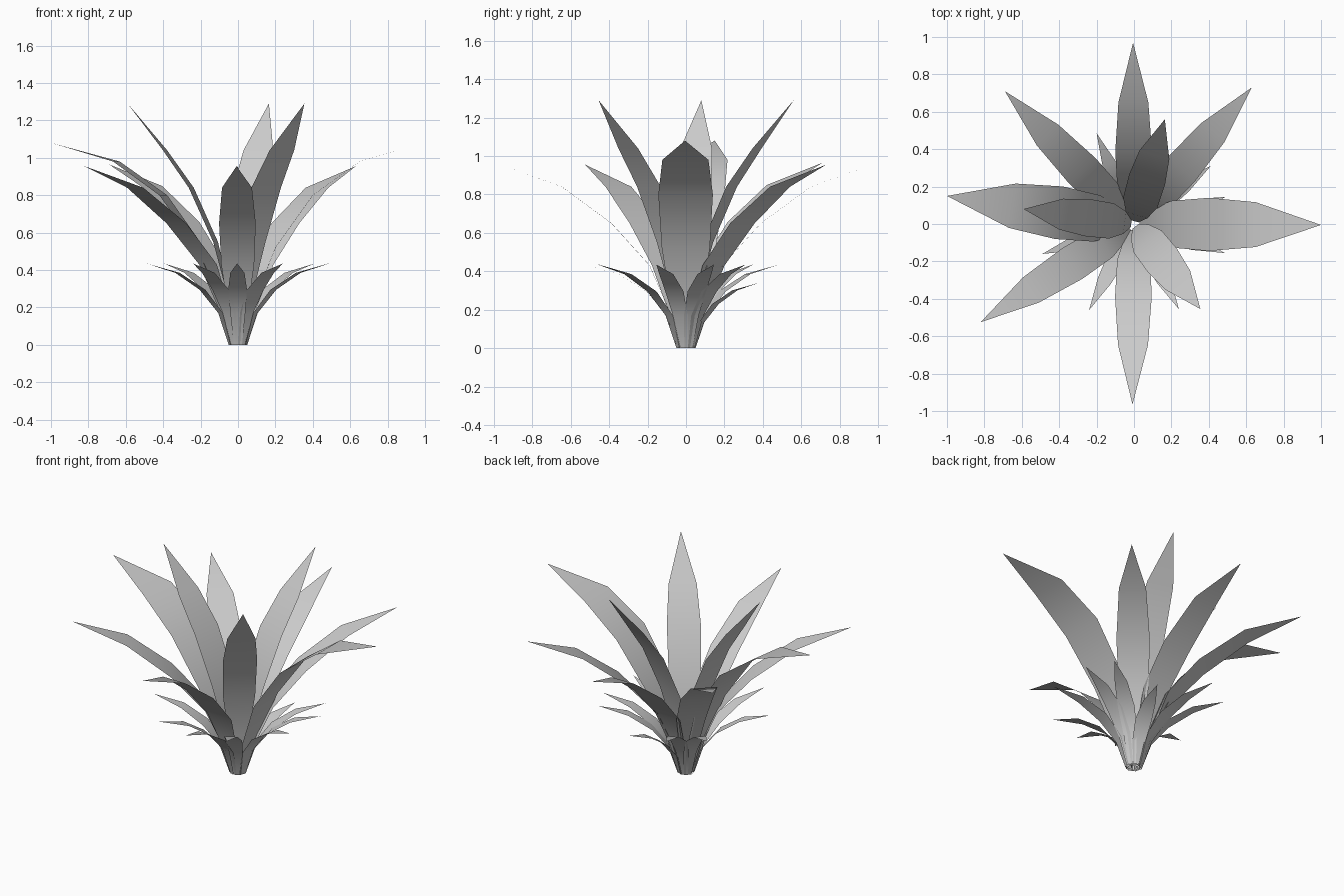
import bpy, math

if "Cube" in bpy.data.objects:
    bpy.data.objects.remove(bpy.data.objects["Cube"])

# Leaf profiles: (distance out, height, half width) from base to shoulder, last = tip
SMALL = [(.045, 0, .022), (.10, .17, .04), (.205, .295, .05), (.35, .385, .038), (.53, .435, 0)]
BROAD = [(.032, 0, .025), (.09, .20, .055), (.19, .43, .088), (.39, .65, .098),
         (.65, .84, .08), (.97, .955, 0)]
WIDE = [(.03, 0, .03), (.09, .24, .08), (.20, .52, .125), (.40, .80, .142),
        (.65, .98, .12), (1.0, 1.08, 0)]
UPRIGHT = [(.015, 0, .02), (.05, .27, .06), (.12, .55, .095), (.25, .84, .10),
           (.39, 1.04, .083), (.59, 1.29, 0)]


def leaf(name, profile, tip_x, tip_y, tip_z):
    """Strip of quads along a curved path, ending in a pointed triangle."""
    ang = math.atan2(tip_y, tip_x)
    c, s = math.cos(ang), math.sin(ang)
    r0, (r1, z1, _) = profile[0][0], profile[-1]
    kr = (math.hypot(tip_x, tip_y) - r0) / (r1 - r0)
    kz = tip_z / z1
    verts, faces = [], []
    for r, z, w in profile[:-1]:
        r = r0 + (r - r0) * kr
        for side in (-w, w):
            verts.append((r * c - side * s, r * s + side * c, z * kz))
    verts.append((tip_x, tip_y, tip_z))
    n = len(profile) - 1
    for i in range(n - 1):
        a = 2 * i
        faces.append((a, a + 2, a + 3, a + 1))
    faces.append((2 * n - 2, 2 * n, 2 * n - 1))
    me = bpy.data.meshes.new(name)
    me.from_pydata(verts, [], faces)
    me.polygons.foreach_set("use_smooth", [True] * len(faces))
    bpy.context.collection.objects.link(bpy.data.objects.new(name, me))


# Leaf groups placed by tip position
groups = {
    "outer_small_leaf": (SMALL, [
        (.49, .145, .435), (.485, -.155, .435), (.24, -.455, .435), (-.005, -.53, .435),
        (-.24, -.46, .435), (-.49, -.16, .435), (-.395, .35, .435), (-.2, .485, .435),
        (.41, .31, .435), (.14, .38, .34)]),
    "broad_leaf": (BROAD, [
        (-.005, .97, .955), (-.008, -.965, .955), (.63, .73, .955),
        (-.69, .71, .965), (-.82, -.525, .955)]),
    "wide_leaf": (WIDE, [(1.0, -.005, 1.08), (-1.0, .15, 1.08)]),
    "upright_leaf": (UPRIGHT, [(.165, .56, 1.29), (-.59, .08, 1.29), (.355, -.455, 1.29)]),
}
for name, (profile, tips) in groups.items():
    for i, tip in enumerate(tips):
        leaf(f"{name}_{i + 1}", profile, *tip)
